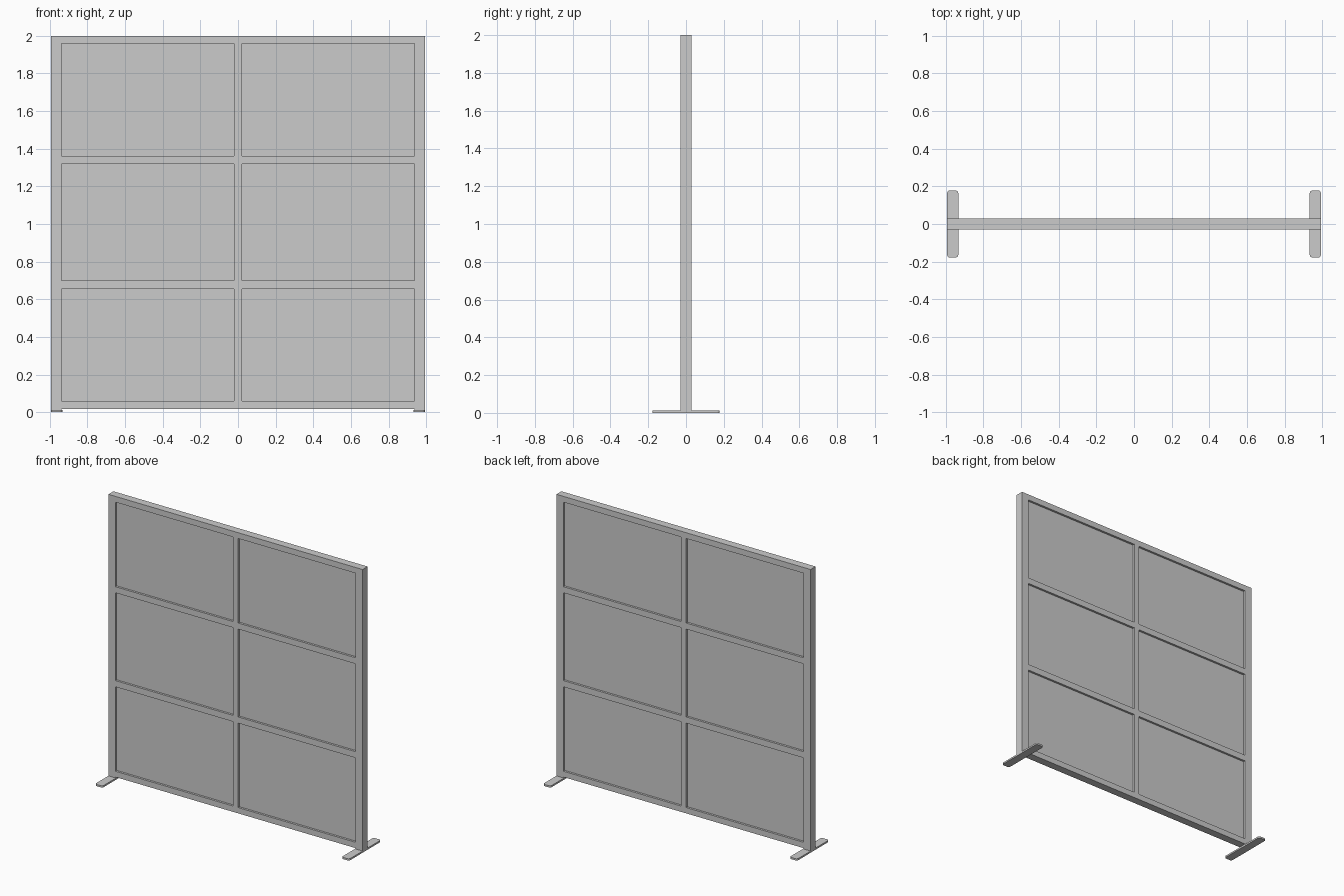
import bpy
import bmesh

if "Cube" in bpy.data.objects:
    bpy.data.objects.remove(bpy.data.objects["Cube"])

HALF_W = 0.993      # outer half width
POST_IN = 0.939     # inner edge of side posts
MULL = 0.021        # half width of centre mullion
DEPTH = 0.028       # half depth of frame
PANEL = 0.013       # half depth of infill panels
FOOT_T = 0.012      # foot plate thickness
ROWS = [(0.059, 0.655), (0.699, 1.319), (1.362, 1.959)]   # panel openings in z


def box(name, x0, x1, y0, y1, z0, z1):
    bm = bmesh.new()
    bmesh.ops.create_cube(bm, size=1)
    for v in bm.verts:
        v.co = (x0 if v.co.x < 0 else x1,
                y0 if v.co.y < 0 else y1,
                z0 if v.co.z < 0 else z1)
    mesh = bpy.data.meshes.new(name)
    bm.to_mesh(mesh)
    bm.free()
    ob = bpy.data.objects.new(name, mesh)
    bpy.context.collection.objects.link(ob)
    return ob


def round_vertical_edges(ob, radius):
    bm = bmesh.new()
    bm.from_mesh(ob.data)
    edges = [e for e in bm.edges
             if abs(e.verts[0].co.z - e.verts[1].co.z) > 1e-4]
    bmesh.ops.bevel(bm, geom=edges, offset=radius, offset_type='OFFSET',
                    segments=5, profile=0.5, affect='EDGES')
    bm.to_mesh(ob.data)
    bm.free()


def span(side, a, b):
    return sorted((side * a, side * b))


# Horizontal rails fill the gaps between the openings
RAILS = [("bottom_rail", 0.018, ROWS[0][0]),
         ("lower_rail", ROWS[0][1], ROWS[1][0]),
         ("upper_rail", ROWS[1][1], ROWS[2][0]),
         ("top_rail", ROWS[2][1], 2.0)]
for name, z0, z1 in RAILS:
    box(name, -POST_IN, POST_IN, -DEPTH, DEPTH, z0, z1)

# Centre mullion pieces between rails
for i, (z0, z1) in enumerate(ROWS):
    box(f"mullion_{i + 1}", -MULL, MULL, -DEPTH, DEPTH, z0, z1)

for label, side in (("left", -1), ("right", 1)):
    # Side post standing on its foot
    box(f"{label}_post", *span(side, POST_IN, HALF_W), -DEPTH, DEPTH, FOOT_T, 2.0)

    # Flat foot plate with rounded corners
    foot = box(f"{label}_foot", *span(side, 0.934, HALF_W), -0.178, 0.178, 0, FOOT_T)
    round_vertical_edges(foot, 0.014)
    bpy.ops.object.select_all(action='DESELECT')
    foot.select_set(True)
    bpy.context.view_layer.objects.active = foot
    bpy.ops.object.shade_smooth_by_angle()

    # Recessed infill panels
    for i, (z0, z1) in enumerate(ROWS):
        box(f"{label}_panel_{i + 1}", *span(side, MULL, POST_IN), -PANEL, PANEL, z0, z1)
